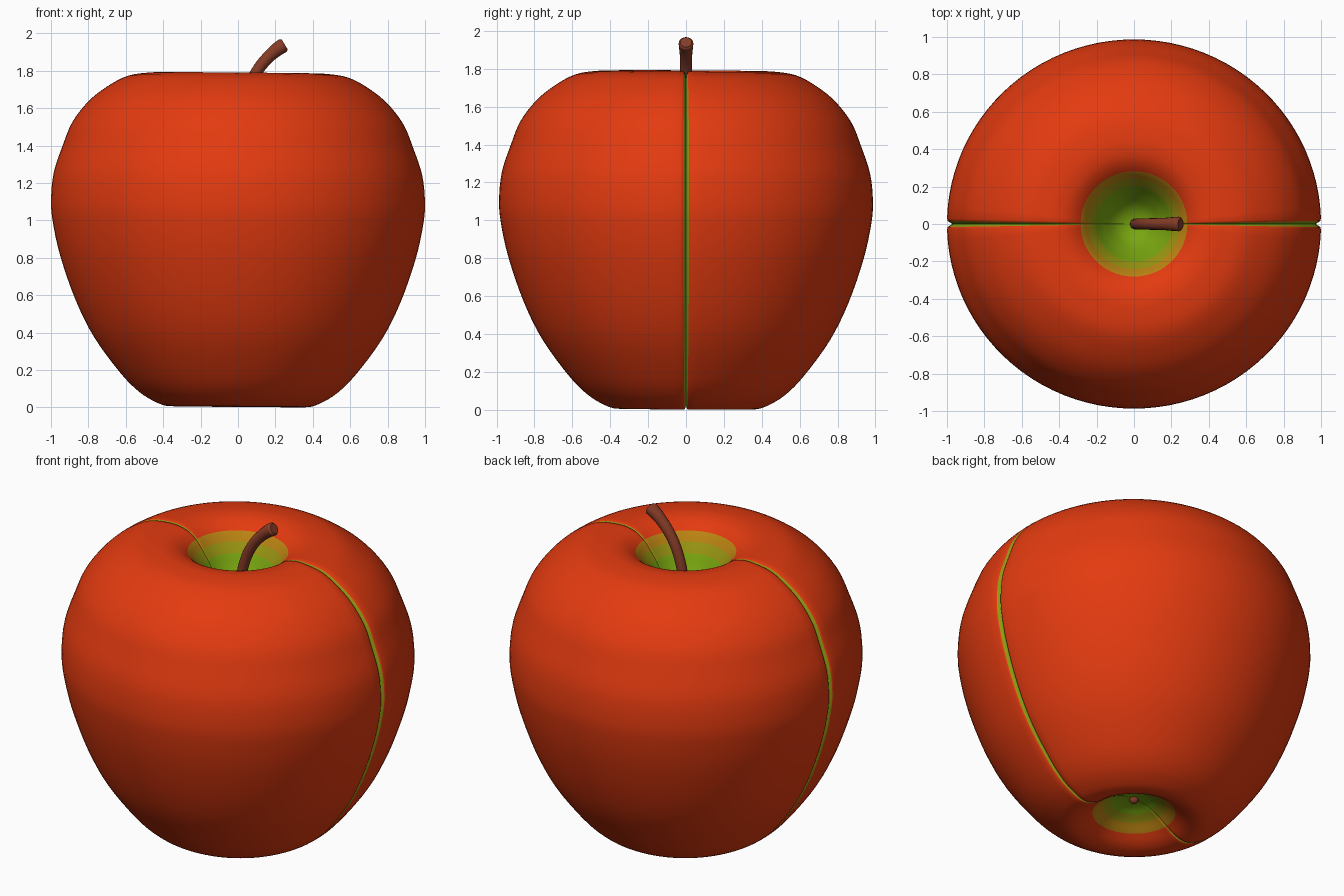
import bpy, bmesh, math
from mathutils import Vector

if "Cube" in bpy.data.objects:
    bpy.data.objects.remove(bpy.data.objects["Cube"])


def material(name, rgb):
    m = bpy.data.materials.new(name)
    m.diffuse_color = (*rgb, 1)
    m.use_nodes = True
    m.node_tree.nodes["Principled BSDF"].inputs["Base Color"].default_value = m.diffuse_color
    return m


red = material("red_skin", (0.77, 0.043, 0.005))
green = material("green_flesh", (0.19, 0.38, 0.005))
lime = material("yellow_green", (0.32, 0.30, 0.006))
olive = material("orange_olive", (0.50, 0.23, 0.006))
brown = material("brown_stem", (0.24, 0.045, 0.02))
RED, GREEN, LIME, OLIVE = range(4)

# Apple profile from bottom dimple to top dimple: radius, height, colour of next band
PROFILE = [
    (0, .155, GREEN), (.08, .145, GREEN), (.13, .125, LIME), (.18, .10, OLIVE),
    (.235, .06, RED), (.30, .020, RED), (.37, .004, RED), (.44, .025, RED),
    (.53, .08, RED), (.63, .18, RED), (.77, .37, RED), (.87, .57, RED),
    (.95, .80, RED), (.99, .98, RED), (1.0, 1.10, RED), (.985, 1.25, RED),
    (.935, 1.40, RED), (.885, 1.52, RED), (.80, 1.63, RED), (.70, 1.71, RED),
    (.59, 1.768, RED), (.47, 1.787, RED), (.40, 1.785, RED), (.34, 1.768, RED),
    (.285, 1.73, OLIVE), (.245, 1.68, LIME), (.205, 1.625, GREEN),
    (.16, 1.555, GREEN), (.09, 1.475, GREEN), (0, 1.445, GREEN)]


def smooth_profile(points, steps=4):
    """Catmull-Rom samples through the profile, keeping the band colours."""
    pts = [Vector(p[:2]) for p in points]
    first, last = pts[1].copy(), pts[-2].copy()
    first.x, last.x = -first.x, -last.x
    ext = [first] + pts + [last]
    out = []
    for i in range(len(pts) - 1):
        a, b, c, d = ext[i:i + 4]
        for s in range(steps):
            t = s / steps
            p = 0.5 * (2 * b + (c - a) * t + (2 * a - 5 * b + 4 * c - d) * t * t
                       + (3 * b - a - 3 * c + d) * t ** 3)
            out.append((p.x, p.y, points[i][2]))
    return out + [points[-1]]


# Angles round the apple, with extra columns for the seam groove on both sides
SEAM = [(0, .030), (.008, .016), (.017, .004), (.03, 0)]
half = [a for a, d in SEAM]
plain = [.03 + (math.pi - .06) * i / 48 for i in range(1, 48)]
half += plain + [math.pi - a for a, d in reversed(SEAM)]
angles = half[:-1] + [a + math.pi for a in half[:-1]]
depth = dict((round(a, 4), d) for a, d in SEAM)


def from_seam(a):
    a %= math.pi
    return min(a, math.pi - a)


# Apple body: lathe with a groove pushed in towards the core
bm = bmesh.new()
core = Vector((0, 0, 0.9))
rows = smooth_profile(PROFILE)
rings = []
for i, (r, z, col) in enumerate(rows):
    if i in (0, len(rows) - 1):
        rings.append([bm.verts.new((0, 0, z))])
        continue
    ring = []
    for a in angles:
        p = Vector((r * math.cos(a), r * math.sin(a) * .987, z))
        d = depth.get(round(from_seam(a), 4), 0) * min(1, r / .5)
        p = core + (p - core) * (1 - d)
        p.z -= .008 * p.x + .005 * p.y
        ring.append(bm.verts.new(p))
    rings.append(ring)

n = len(angles)
for i in range(len(rows) - 1):
    lo, hi = rings[i], rings[i + 1]
    for j in range(n):
        k = (j + 1) % n
        if len(lo) == 1:
            vs = [lo[0], hi[k], hi[j]]
        elif len(hi) == 1:
            vs = [lo[j], lo[k], hi[0]]
        else:
            vs = [lo[j], lo[k], hi[k], hi[j]]
        f = bm.faces.new(vs)
        f.material_index = rows[i][2]
        nxt = angles[k] if k else 2 * math.pi
        gap = from_seam((angles[j] + nxt) / 2)
        if rows[i][2] == RED and gap < .017:
            f.material_index = GREEN if gap < .008 else LIME
bm.normal_update()
mesh = bpy.data.meshes.new("apple_body")
bm.to_mesh(mesh)
bm.free()
for m in (red, green, lime, olive):
    mesh.materials.append(m)
body = bpy.data.objects.new("apple_body", mesh)
bpy.context.collection.objects.link(body)


def shade(obj, degrees):
    bpy.ops.object.select_all(action='DESELECT')
    obj.select_set(True)
    bpy.context.view_layer.objects.active = obj
    bpy.ops.object.shade_smooth_by_angle(angle=math.radians(degrees))


shade(body, 50)

# Stem: curved tube that thickens at its tip
STEM = [(.005, 1.40, .030), (.018, 1.55, .030), (.05, 1.69, .030), (.10, 1.795, .031),
        (.165, 1.875, .033), (.222, 1.923, .038), (.240, 1.934, .039), (.250, 1.940, .030)]
curve = bpy.data.curves.new("stem", 'CURVE')
curve.dimensions = '3D'
curve.bevel_depth = 1
curve.bevel_resolution = 6
curve.use_fill_caps = True
spline = curve.splines.new('BEZIER')
spline.resolution_u = 6
spline.bezier_points.add(len(STEM) - 1)
for bp, (x, z, r) in zip(spline.bezier_points, STEM):
    bp.co = (x, 0, z)
    bp.radius = r
    bp.handle_left_type = bp.handle_right_type = 'AUTO'
stem = bpy.data.objects.new("stem", curve)
bpy.context.collection.objects.link(stem)
bpy.ops.object.select_all(action='DESELECT')
stem.select_set(True)
bpy.context.view_layer.objects.active = stem
bpy.ops.object.convert(target='MESH')
stem = bpy.context.object
stem.data.materials.clear()
stem.data.materials.append(brown)
shade(stem, 50)

# Calyx: small brown nub in the bottom dimple
bpy.ops.mesh.primitive_uv_sphere_add(segments=16, ring_count=8, radius=.026, location=(0, 0, .15))
calyx = bpy.context.object
calyx.name = "calyx"
calyx.data.materials.append(brown)
shade(calyx, 50)
